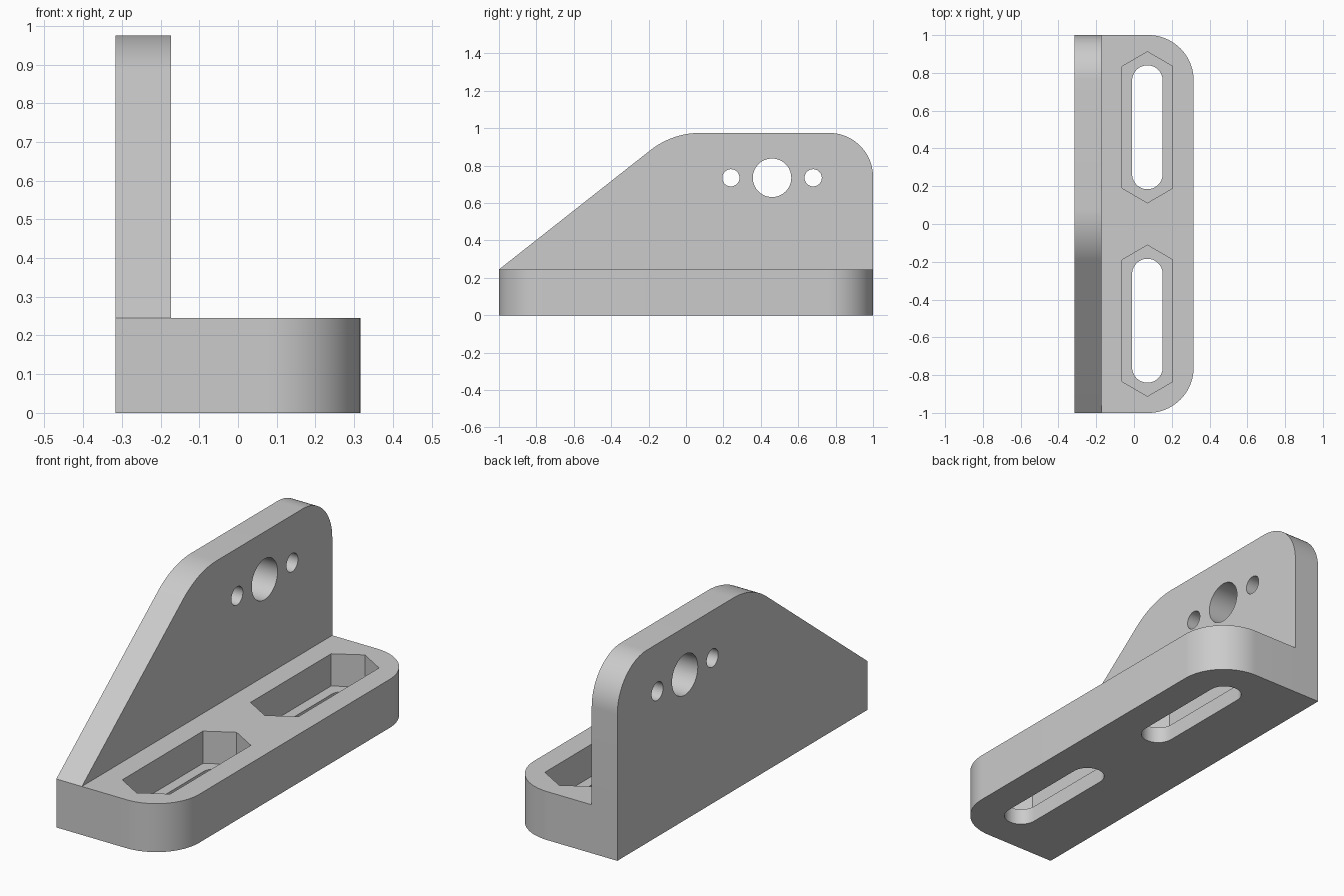
import bpy, bmesh, math
from mathutils import Vector

if "Cube" in bpy.data.objects:
    bpy.data.objects.remove(bpy.data.objects["Cube"])

grey = bpy.data.materials.new("plain grey")
grey.diffuse_color = (0.6, 0.6, 0.6, 1)
grey.use_nodes = True
grey.node_tree.nodes["Principled BSDF"].inputs["Base Color"].default_value = grey.diffuse_color


def rounded(points, steps=20):
    """Outline from (u, v, radius) corners, with tangent arcs where radius > 0."""
    out = []
    for i, (u, v, r) in enumerate(points):
        p = Vector((u, v))
        if r == 0:
            out.append(p)
            continue
        a = (Vector(points[i - 1][:2]) - p).normalized()
        b = (Vector(points[(i + 1) % len(points)][:2]) - p).normalized()
        half = a.angle(b) / 2
        centre = p + (a + b).normalized() * (r / math.sin(half))
        start = p + a * (r / math.tan(half)) - centre
        end = p + b * (r / math.tan(half)) - centre
        sweep = math.atan2(start.x * end.y - start.y * end.x, start.dot(end))
        for k in range(steps + 1):
            t = sweep * k / steps
            c, s = math.cos(t), math.sin(t)
            out.append(centre + Vector((start.x * c - start.y * s, start.x * s + start.y * c)))
    return out


def circle(u, v, r, n=48):
    return [Vector((u + r * math.cos(2 * math.pi * k / n),
                    v + r * math.sin(2 * math.pi * k / n))) for k in range(n)]


def prism(name, outline, lo, hi, axis):
    """Extrude an outline along z (outline in x, y) or x (outline in y, z)."""
    bm = bmesh.new()
    place = (lambda p: (p.x, p.y, lo)) if axis == "z" else (lambda p: (lo, p.x, p.y))
    face = bm.faces.new([bm.verts.new(place(p)) for p in outline])
    ext = bmesh.ops.extrude_face_region(bm, geom=[face])
    move = (0, 0, hi - lo) if axis == "z" else (hi - lo, 0, 0)
    bmesh.ops.translate(bm, vec=move, verts=[e for e in ext["geom"] if isinstance(e, bmesh.types.BMVert)])
    bmesh.ops.recalc_face_normals(bm, faces=bm.faces)
    mesh = bpy.data.meshes.new(name)
    bm.to_mesh(mesh)
    bm.free()
    mesh.materials.append(grey)
    obj = bpy.data.objects.new(name, mesh)
    bpy.context.collection.objects.link(obj)
    return obj


def combine(target, other, operation):
    """Apply a boolean and discard the helper."""
    bpy.context.view_layer.objects.active = target
    mod = target.modifiers.new("combine", "BOOLEAN")
    mod.operation, mod.object, mod.solver = operation, other, "EXACT"
    bpy.ops.object.modifier_apply(modifier=mod.name)
    bpy.data.objects.remove(other)


LEFT, RIGHT, PLATE, BASE, TOP = -0.316, 0.316, -0.173, 0.245, 0.975

# Base with rounded outer corners
bracket = prism("mounting_bracket", rounded([
    (LEFT, -1, 0), (RIGHT, -1, 0.24), (RIGHT, 1, 0.24), (LEFT, 1, 0)]), 0, BASE, "z")

# Upright plate with sloping front edge, fused to the base
plate = prism("upright_plate", rounded([
    (-1, 0, 0), (1, 0, 0), (1, TOP, 0.235), (-0.073, TOP, 0.43), (-1, BASE, 0)]), LEFT, PLATE, "x")
combine(bracket, plate, "UNION")

# Three holes through the upright plate
for y, r in ((0.24, 0.046), (0.46, 0.103), (0.68, 0.046)):
    combine(bracket, prism("hole_cutter", circle(y, 0.735, r), LEFT - 0.1, PLATE + 0.1, "x"), "DIFFERENCE")

# Two long hexagonal pockets, each with a rounded slot through its floor
SX = 0.071
for cy in (-0.512, 0.512):
    pocket = [Vector((SX + u, cy + v)) for u, v in (
        (-0.134, -0.322), (0, -0.4), (0.134, -0.322), (0.134, 0.322), (0, 0.4), (-0.134, 0.322))]
    combine(bracket, prism("pocket_cutter", pocket, 0.082, BASE + 0.1, "z"), "DIFFERENCE")
    w, h = 0.081, 0.328
    slot = rounded([(SX - w, cy - h, w * 0.999), (SX + w, cy - h, w * 0.999),
                    (SX + w, cy + h, w * 0.999), (SX - w, cy + h, w * 0.999)], 12)
    combine(bracket, prism("slot_cutter", slot, -0.1, 0.15, "z"), "DIFFERENCE")

# Smooth the rounded walls, keep the edges sharp
bpy.ops.object.select_all(action="DESELECT")
bracket.select_set(True)
bpy.context.view_layer.objects.active = bracket
bpy.ops.object.shade_smooth_by_angle(angle=math.radians(25))
